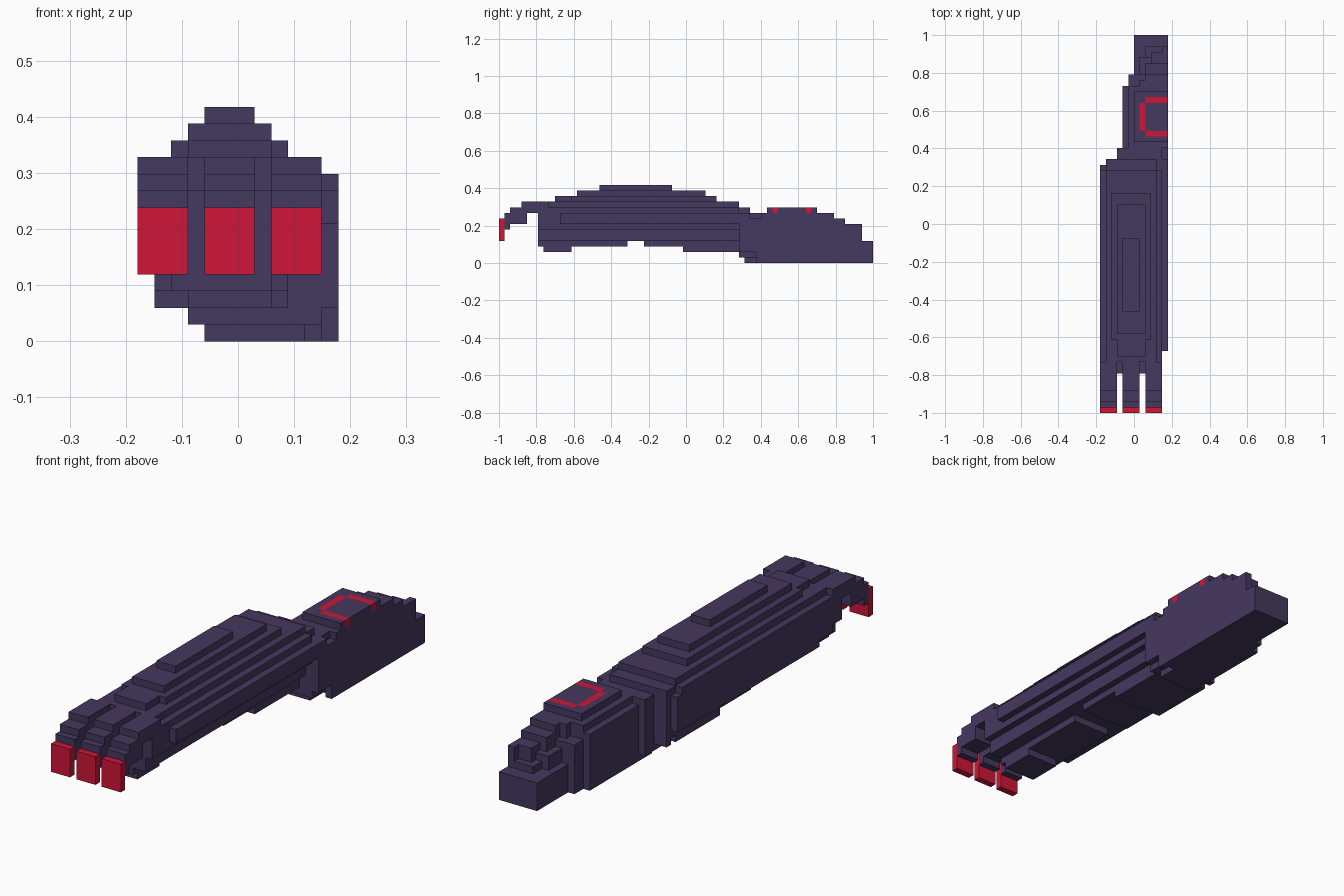
import bpy, bmesh
from mathutils import Vector

if "Cube" in bpy.data.objects:
    bpy.data.objects.remove(bpy.data.objects["Cube"])

# Block-style claw: every part is a stack of boxes on a shared cube grid
U = 2 / 67


def mat(name, col):
    m = bpy.data.materials.new(name)
    m.diffuse_color = (*col, 1)
    m.use_nodes = True
    m.node_tree.nodes["Principled BSDF"].inputs["Base Color"].default_value = m.diffuse_color
    return m


PURPLE = mat("dark_purple", (0.060, 0.040, 0.113))
RED = mat("crimson", (0.62, 0.008, 0.040))


def cells(boxes):
    """Boxes as x0,x1, y0,y1, z0,z1 (y counted from the front)."""
    out = set()
    for a, b, c, d, e, f in boxes:
        out |= {(x, y, z) for x in range(a, b) for y in range(c, d) for z in range(e, f)}
    return out


# Palm: stepped dome on top, pads below with an arch between
palm = cells([
    (-2, 1, 18, 31, 13, 14),
    (-3, 2, 14, 37, 12, 13),
    (-3, 2, 10, 39, 11, 12),
    (-4, 3, 13, 39, 11, 12),
    (-5, 4, 9, 43, 10, 11),
    (-6, 5, 9, 43, 9, 10),
    (-5, 4, 43, 45, 9, 10),
    (-6, 5, 7, 44, 6, 9),
    (-5, 4, 7, 44, 4, 6),
    (-6, 4, 9, 44, 5, 6),
    (-6, 4, 12, 44, 4, 5),
    (5, 6, 11, 45, 7, 9),
])
pads = cells([
    (-4, 2, 7, 23, 3, 4),
    (-3, 2, 8, 13, 2, 3),
    (-5, 3, 26, 44, 3, 4),
    (-5, 3, 33, 43, 2, 3),
])

# Wrist
wrist = cells([
    (-5, 4, 44, 45, 2, 9),
    (-3, 5, 43, 47, 1, 9),
    (5, 6, 43, 47, 2, 8),
    (5, 6, 46, 47, 0, 2),
    (-2, 4, 44, 47, 0, 1),
])

# Forearm: flat on the inner side, stepped towards the elbow
forearm = cells([
    (-2, 6, 47, 58, 0, 8),
    (-1, 6, 47, 58, 8, 9),
    (0, 6, 48, 57, 9, 10),
    (-1, 6, 58, 60, 0, 7),
    (1, 6, 58, 59, 7, 9),
    (2, 6, 59, 60, 7, 9),
    (0, 6, 60, 67, 0, 4),
    (1, 6, 60, 63, 4, 6),
    (2, 6, 60, 62, 6, 8),
    (2, 6, 63, 65, 4, 5),
    (3, 6, 62, 64, 5, 7),
    (5, 6, 62, 65, 5, 7),
])

# C-shaped mark set flush in the forearm plateau
mark = cells([(1, 2, 50, 55, 9, 10), (2, 6, 49, 50, 9, 10), (2, 6, 55, 56, 9, 10)])
forearm -= mark

parts = {"palm": (palm, PURPLE), "palm_pads": (pads, PURPLE), "wrist": (wrist, PURPLE),
         "forearm": (forearm, PURPLE), "forearm_mark": (mark, RED)}

# Three curled fingers with red claws
for i, x in enumerate((-6, -2, 2)):
    w = x + 3
    parts[f"finger_{i + 1}"] = (cells([
        (x, w, 1, 2, 6, 9),
        (x, w, 2, 5, 7, 10),
        (x, w, 4, 9, 9, 11),
    ]), PURPLE)
    parts[f"claw_{i + 1}"] = (cells([(x, w, 0, 1, 4, 8)]), RED)

# A cube is claimed by one part only; faces between cubes are left out
owner = {}
for name, (cs, _) in parts.items():
    for c in cs:
        owner.setdefault(c, name)

for name, (cs, material) in parts.items():
    bm = bmesh.new()
    verts = {}
    for c in sorted(k for k in cs if owner[k] == name):
        for ax in range(3):
            for s in (0, 1):
                n = list(c)
                n[ax] += 2 * s - 1
                if tuple(n) in owner:
                    continue
                quad = []
                for p, q in ((0, 0), (1, 0), (1, 1), (0, 1)):
                    v = list(c)
                    v[ax] += s
                    v[(ax + 1) % 3] += p
                    v[(ax + 2) % 3] += q
                    v = tuple(v)
                    if v not in verts:
                        verts[v] = bm.verts.new(Vector((v[0] * U, v[1] * U - 1, v[2] * U)))
                    quad.append(verts[v])
                bm.faces.new(quad if s else quad[::-1])
    bmesh.ops.dissolve_limit(bm, angle_limit=0.01, verts=bm.verts, edges=bm.edges)
    me = bpy.data.meshes.new(name)
    bm.to_mesh(me)
    bm.free()
    me.materials.append(material)
    bpy.context.collection.objects.link(bpy.data.objects.new(name, me))
